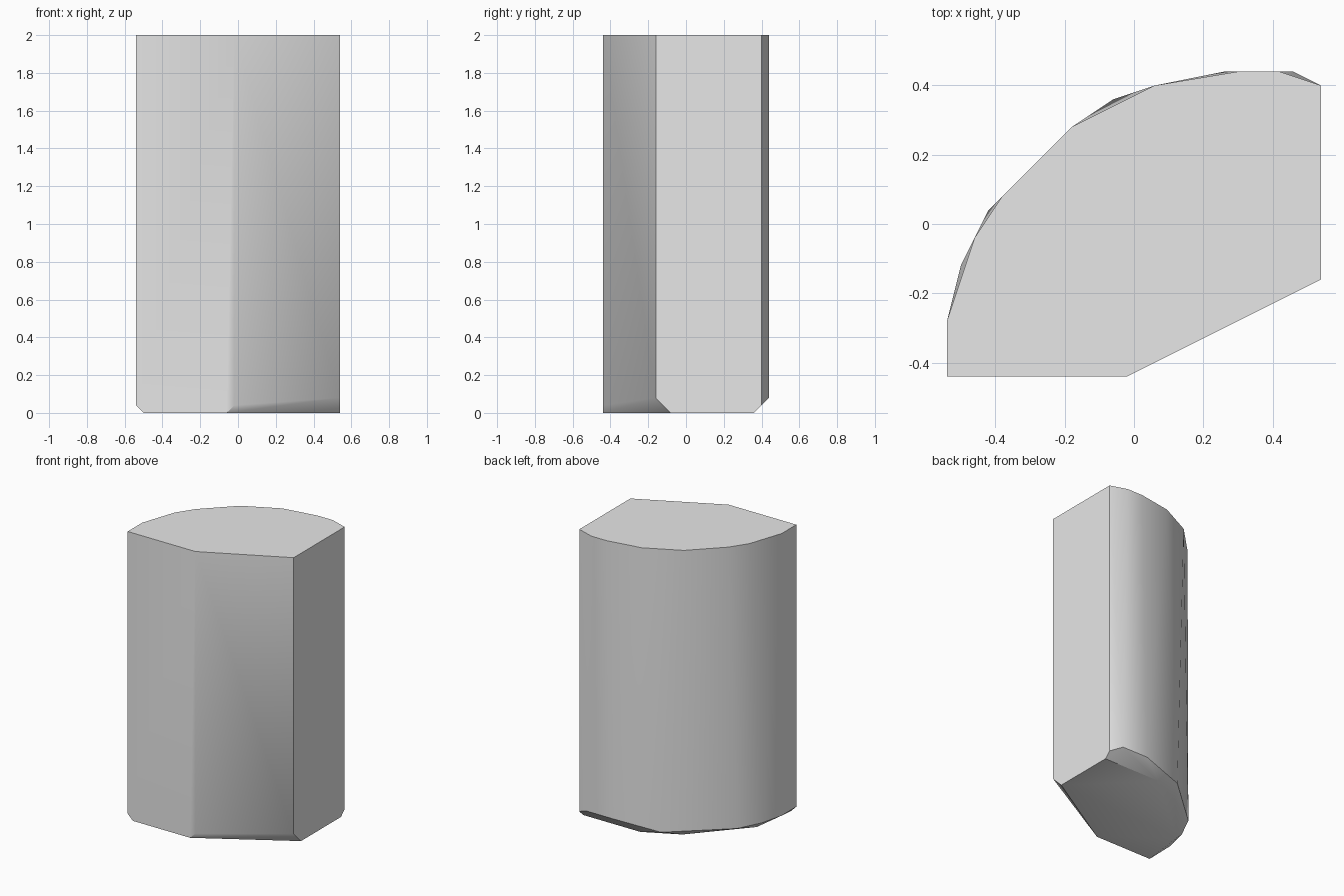
import bpy
import bmesh
import math

# Remove the default object
default_cube = bpy.data.objects.get("Cube")
if default_cube:
    bpy.data.objects.remove(default_cube, do_unlink=True)

# Horizontal positions below are in modules of this size
MODULE = 0.02


def flat_material(name, grey):
    material = bpy.data.materials.new(name)
    colour = (grey, grey, grey, 1)
    material.use_nodes = True
    material.diffuse_color = colour
    shader = material.node_tree.nodes["Principled BSDF"]
    shader.inputs["Base Color"].default_value = colour
    return material


def add_ring(mesh, outline, height):
    for x, y in outline:
        mesh.verts.new((x * MODULE, y * MODULE, height))


def hull_object(name, rings, material):
    """Wrap a stack of horizontal outlines in one convex solid."""
    mesh = bmesh.new()
    for height, outline in rings:
        add_ring(mesh, outline, height)
    hull = bmesh.ops.convex_hull(mesh, input=mesh.verts[:])
    unused = {v for v in hull["geom_interior"] + hull["geom_unused"]
              if isinstance(v, bmesh.types.BMVert)}
    bmesh.ops.delete(mesh, geom=list(unused), context="VERTS")
    # Merge coplanar triangles into clean flat faces
    bmesh.ops.dissolve_limit(mesh, angle_limit=math.radians(0.5),
                             verts=mesh.verts[:], edges=mesh.edges[:])
    bmesh.ops.recalc_face_normals(mesh, faces=mesh.faces[:])
    data = bpy.data.meshes.new(name)
    mesh.to_mesh(data)
    mesh.free()
    data.materials.append(material)
    solid = bpy.data.objects.new(name, data)
    bpy.context.collection.objects.link(solid)
    return solid


# Flat top: straight front and side, rounded back
top_outline = [(-27, -22), (-1, -22), (27, -8), (27, 20), (21, 22), (15, 22),
               (3, 20), (-9, 14), (-19, 4), (-23, -2), (-27, -14)]

# Upper edges of the chamfer, where the body is widest
high_chamfer = [(27, -8), (23, 22), (13, 22)]
low_chamfer = [(-27, -22), (-1, -22), (27, 20), (-3, 18),
               (-21, 2), (-25, -6), (-27, -14)]

# Smaller flat base
base_outline = [(-25, -22), (-3, -22), (27, -4), (27, 18),
                (5, 18), (-7, 12), (-23, -6)]

pillar = hull_object("pillar_body",
                     [(2, top_outline), (0.08, high_chamfer),
                      (0.04, low_chamfer), (0, base_outline)],
                     flat_material("light grey", 0.8))

# Smooth the rounded back and keep the hard corners
bpy.ops.object.select_all(action="DESELECT")
pillar.select_set(True)
bpy.context.view_layer.objects.active = pillar
bpy.ops.object.shade_smooth_by_angle(angle=math.radians(30))
